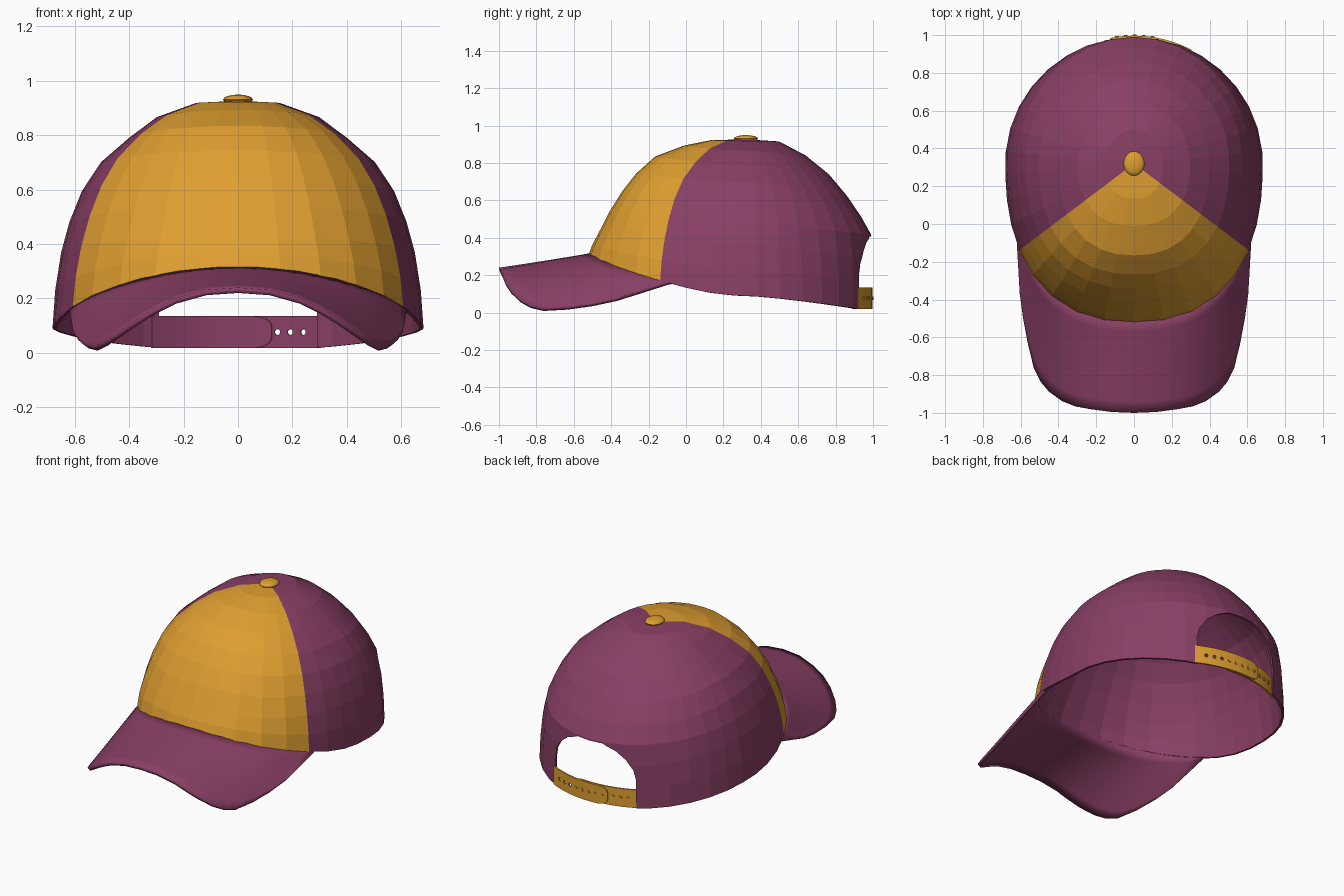
import bpy, bmesh, math
from mathutils import Matrix, Vector

if "Cube" in bpy.data.objects:
    bpy.data.objects.remove(bpy.data.objects["Cube"])


def material(name, rgb):
    m = bpy.data.materials.new(name)
    m.diffuse_color = (*rgb, 1)
    m.use_nodes = True
    m.node_tree.nodes["Principled BSDF"].inputs["Base Color"].default_value = m.diffuse_color
    return m


purple = material("plum cloth", (0.25, 0.05, 0.128))
gold = material("mustard cloth", (0.74, 0.345, 0.03))


def make(name, bm, mats):
    me = bpy.data.meshes.new(name)
    bm.to_mesh(me)
    bm.free()
    for m in mats:
        me.materials.append(m)
    ob = bpy.data.objects.new(name, me)
    bpy.context.collection.objects.link(ob)
    return ob


def grid(rows, out, closed=False):
    """Skin of quads through rows of points, facing the direction out."""
    bm = bmesh.new()
    vs = [[bm.verts.new(p) for p in r] for r in rows]
    n = len(rows[0])
    for a, b in zip(vs, vs[1:]):
        for j in range(n if closed else n - 1):
            k = (j + 1) % n
            bm.faces.new((a[j], a[k], b[k], b[j]))
    bmesh.ops.remove_doubles(bm, verts=bm.verts[:], dist=1e-5)
    bm.normal_update()
    total = sum((f.normal * f.calc_area() for f in bm.faces), Vector((0, 0, 0)))
    if total.dot(Vector(out)) < 0:
        bmesh.ops.reverse_faces(bm, faces=bm.faces[:])
    return bm


def thicken(ob, t, mat_offset=0):
    m = ob.modifiers.new("thickness", 'SOLIDIFY')
    m.thickness, m.offset, m.material_offset = t, -1, mat_offset


def cut(ob, cutter):
    cutter.hide_render = True
    cutter.display_type = 'WIRE'
    m = ob.modifiers.new("cut", 'BOOLEAN')
    m.operation, m.solver, m.object = 'DIFFERENCE', 'EXACT', cutter


# Crown: rings given as radius and height at front, side and back
CY = 0.32
RINGS = [((.186, .922), (.154, .918), (.177, .915)),
         ((.330, .893), (.298, .866), (.320, .840)),
         ((.486, .834), (.400, .790), (.445, .738)),
         ((.587, .743), (.504, .700), (.540, .625)),
         ((.660, .650), (.574, .594), (.616, .513)),
         ((.726, .545), (.620, .480), (.670, .417)),
         ((.785, .430), (.650, .370), (.678, .280)),
         ((.820, .365), (.672, .230), (.673, .150)),
         ((.840, .312), (.682, .090), (.670, .008))]


def crown_point(ring, a, scale=1.0):
    front, side, back = ring
    s, c = abs(math.sin(a)), math.cos(a)
    end, e = (front, 2.35) if c > 0 else (back, 2.0)
    r = scale * ((s / side[0]) ** e + (abs(c) / end[0]) ** e) ** (-1 / e)
    w = abs(c) ** (2 if c > 0 else 1.3)
    return Vector((r * math.sin(a), CY - r * c, side[1] + (end[1] - side[1]) * w))


SEG = 34
angles = [2 * math.pi * k / SEG for k in range(SEG)]
rows = [[(0, CY, .926)] * SEG] + [[crown_point(r, a) for a in angles] for r in RINGS]
bm = grid(rows, (0, 0, 1), closed=True)
for f in bm.faces:
    p = f.calc_center_median()
    in_front = abs(math.atan2(p.x, CY - p.y)) < math.radians(52.9)
    f.material_index = 0 if in_front else 1
crown = make("crown", bm, [gold, purple, purple])
thicken(crown, .014, 1)

# Arched opening at the back of the crown
half = [(.29, -.2), (.29, .2), (.275, .265), (.235, .325), (.17, .375), (.09, .408)]
arch = half + [(-x, z) for x, z in reversed(half)]
bm = bmesh.new()
f = bm.faces.new([bm.verts.new((x, .6, z)) for x, z in arch])
ext = bmesh.ops.extrude_face_region(bm, geom=[f], use_keep_orig=True)
bmesh.ops.translate(bm, vec=(0, .8, 0),
                    verts=[v for v in ext["geom"] if isinstance(v, bmesh.types.BMVert)])
bmesh.ops.recalc_face_normals(bm, faces=bm.faces[:])
for f in bm.faces:
    f.material_index = 1
cut(crown, make("opening_cutter", bm, [gold, purple, purple]))

# Visor: skin between the crown's front rim and the outer outline
edge = [(0, -1), (.12, -.995), (.233, -.98), (.31, -.966), (.38, -.938), (.45, -.888),
        (.495, -.835), (.53, -.765), (.562, -.634), (.587, -.5), (.605, -.37), (.62, -.11)]
n = len(edge) - 1
outline = [(-x, y) for x, y in edge[:0:-1]] + edge


def visor_z(x, y):
    return .24 + .145 * (y + 1) - (.55 - .7 * y) * abs(x) ** 2.3


STEPS = 8
rows = []
for i in range(STEPS + 1):
    v = i / STEPS
    row = []
    for k, (ox, oy) in enumerate(outline):
        p = crown_point(RINGS[-1], math.radians(57) * (k - n) / n, .985)
        lift = p.z + .006 - visor_z(p.x, p.y)
        x, y = p.x + (ox - p.x) * v, p.y + (oy - p.y) * v
        row.append((x, y, visor_z(x, y) + lift * (1 - v) ** 2))
    rows.append(row)
visor = make("visor", grid(rows, (0, 0, 1)), [purple])
thicken(visor, .02)

# Button on top
bm = bmesh.new()
bmesh.ops.create_uvsphere(bm, u_segments=16, v_segments=8, radius=1,
                          matrix=Matrix.Translation((0, CY, .930))
                          @ Matrix.Diagonal((.055, .065, .019, 1)))
button = make("button", bm, [gold])

# Strap halves: arcs with one rounded end, gold outside and plum inside
SY, Z0, Z1 = .34, .018, .135


def strap(name, r, x_from, x_to):
    a0, a1 = math.asin(x_from / r), math.asin(x_to / r)
    h, cz = (Z1 - Z0) / 2, (Z0 + Z1) / 2
    us = [.85 * i / 12 for i in range(13)] + [.9, .94, .97, .99, 1]
    lo, hi = [], []
    for u in us:
        a = a0 + (a1 - a0) * u
        q = min(1, max(0, (u - .85) / .15))
        hh = h * (.35 + .65 * math.sqrt(1 - q * q))
        x, y = r * math.sin(a), SY + r * math.cos(a)
        lo.append((x, y, cz - hh))
        hi.append((x, y, cz + hh))
    ob = make(name, grid([lo, hi], (0, 1, 0)), [gold, purple])
    thicken(ob, .01, 1)
    return ob


def studs(name, r, xs, radius, depth, mats):
    bm = bmesh.new()
    for x in xs:
        a = math.asin(x / r)
        m = (Matrix.Translation((x, SY + r * math.cos(a), (Z0 + Z1) / 2))
             @ Matrix.Rotation(-a, 4, 'Z') @ Matrix.Rotation(math.pi / 2, 4, 'X'))
        bmesh.ops.create_cone(bm, cap_ends=True, segments=10, radius1=radius,
                              radius2=radius, depth=depth, matrix=m)
    return make(name, bm, mats)


outer = strap("strap_outer", .657, .305, -.125)
inner = strap("strap_inner", .644, -.32, .125)
cut(outer, studs("hole_cutter", .65, (.145, .192, .24), .011, .08, [gold, purple]))
studs("outer_pegs", .657, [-.09 + .047 * i for i in range(5)], .010, .010, [gold])
studs("inner_pegs", .644, (-.15, -.195, -.24), .011, .012, [gold])

# Smooth the soft parts; the crown keeps its flat facets
for ob in (visor, button):
    bpy.ops.object.select_all(action='DESELECT')
    ob.select_set(True)
    bpy.context.view_layer.objects.active = ob
    bpy.ops.object.shade_smooth_by_angle(angle=math.radians(40))
